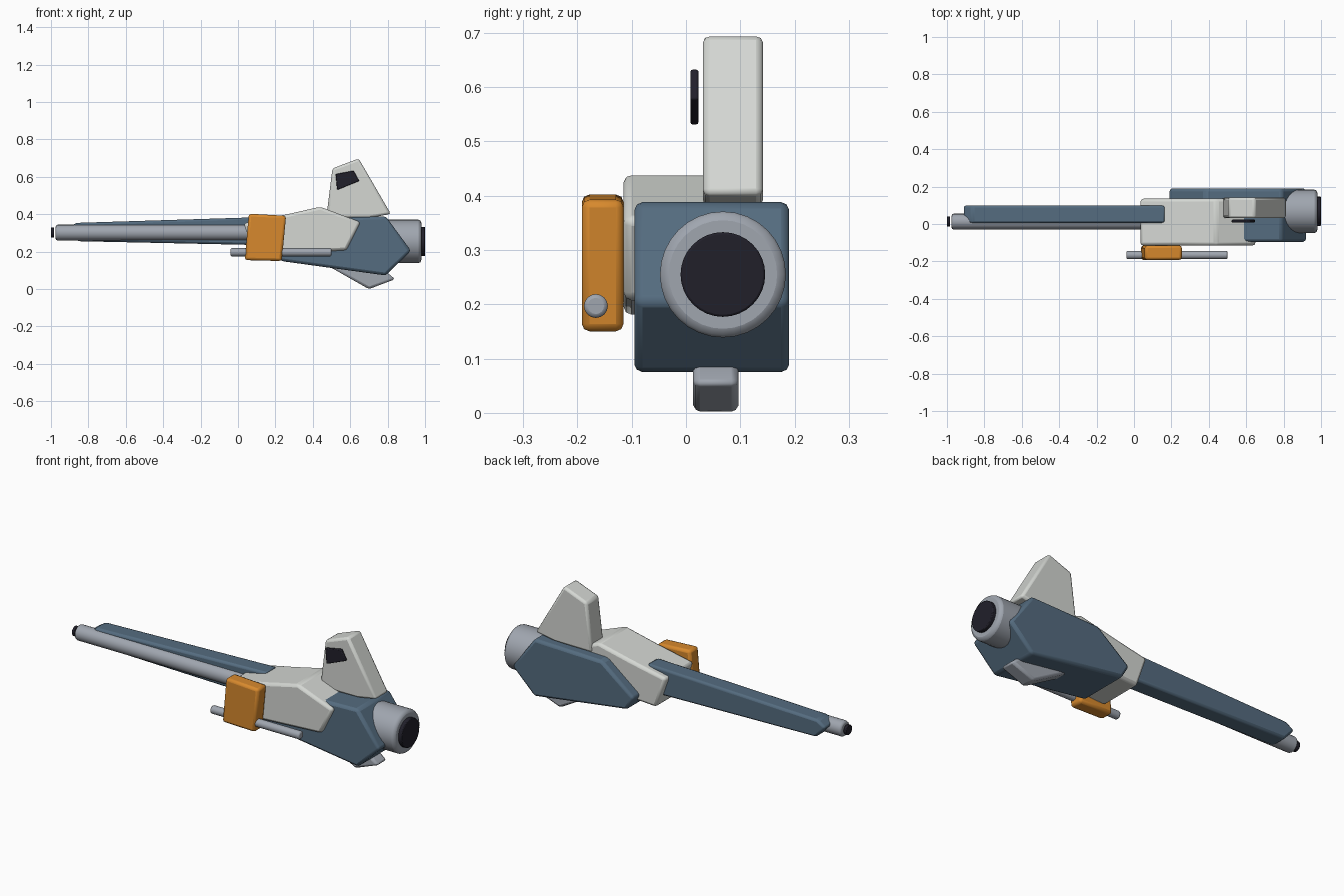
import bpy, bmesh, math
from mathutils import Matrix

if "Cube" in bpy.data.objects:
    bpy.data.objects.remove(bpy.data.objects["Cube"])


def material(name, rgb):
    m = bpy.data.materials.new(name)
    m.diffuse_color = (*rgb, 1.0)
    m.use_nodes = True
    m.node_tree.nodes["Principled BSDF"].inputs["Base Color"].default_value = m.diffuse_color
    return m


BLUE = material("slate blue", (0.09, 0.15, 0.215))
WHITE = material("off white", (0.66, 0.68, 0.65))
ORANGE = material("orange", (0.68, 0.25, 0.026))
GREY = material("metal grey", (0.35, 0.38, 0.43))
DARK = material("near black", (0.015, 0.014, 0.023))


def finish(bm, name, mat, bevel):
    bmesh.ops.recalc_face_normals(bm, faces=bm.faces)
    mesh = bpy.data.meshes.new(name)
    bm.to_mesh(mesh)
    bm.free()
    mesh.materials.append(mat)
    ob = bpy.data.objects.new(name, mesh)
    bpy.context.collection.objects.link(ob)
    if bevel:
        mod = ob.modifiers.new("rounded edges", 'BEVEL')
        mod.width = bevel
        mod.segments = 2
        mod.limit_method = 'ANGLE'
        mod.angle_limit = math.radians(28)
    bpy.ops.object.select_all(action='DESELECT')
    ob.select_set(True)
    bpy.context.view_layer.objects.active = ob
    bpy.ops.object.shade_smooth_by_angle(angle=math.radians(30))
    return ob


def slab(name, mat, profile, y0, y1, bevel=0.013):
    """Extrude an x-z outline from y0 to y1."""
    bm = bmesh.new()
    face = bm.faces.new([bm.verts.new((x, y0, z)) for x, z in profile])
    new = bmesh.ops.extrude_face_region(bm, geom=[face])["geom"]
    verts = [g for g in new if isinstance(g, bmesh.types.BMVert)]
    bmesh.ops.translate(bm, verts=verts, vec=(0, y1 - y0, 0))
    return finish(bm, name, mat, bevel)


def tube(name, mat, x0, x1, y, z, r, bevel=0.01, sides=20):
    """Cylinder lying along x."""
    bm = bmesh.new()
    place = Matrix.Translation(((x0 + x1) / 2, y, z)) @ Matrix.Rotation(math.pi / 2, 4, 'Y')
    bmesh.ops.create_cone(bm, cap_ends=True, segments=sides, radius1=r, radius2=r,
                          depth=x1 - x0, matrix=place)
    return finish(bm, name, mat, bevel)


# Main bodies
slab("rear_hull", BLUE, [(0.38, 0.378), (0.79, 0.389), (0.925, 0.205), (0.79, 0.073),
                         (0.23, 0.15), (0.185, 0.225)], -0.095, 0.19, 0.015)
slab("mid_body", WHITE, [(0.03, 0.352), (0.25, 0.397), (0.44, 0.44), (0.655, 0.358),
                         (0.58, 0.208), (0.09, 0.18)], -0.115, 0.135, 0.015)

# Upper fin with its dark panel, and the lower keel fin
slab("upper_fin", WHITE, [(0.505, 0.645), (0.645, 0.698), (0.817, 0.402),
                          (0.70, 0.38), (0.472, 0.38)], 0.031, 0.142)
slab("fin_panel", DARK, [(0.522, 0.615), (0.618, 0.633), (0.648, 0.578), (0.53, 0.53)],
     0.008, 0.023, 0.004)
slab("keel_fin", GREY, [(0.48, 0.125), (0.70, 0.0), (0.84, 0.053), (0.79, 0.095),
                        (0.70, 0.12)], 0.013, 0.097)

# Barrel, muzzle and shroud
tube("barrel", GREY, -0.975, 0.10, 0.013, 0.302, 0.042)
tube("muzzle", DARK, -1.0, -0.983, 0.013, 0.302, 0.027, 0.003)
slab("barrel_shroud", BLUE, [(-0.915, 0.322), (-0.865, 0.354), (0.168, 0.386),
                             (0.085, 0.236), (-0.855, 0.256)], 0.005, 0.10, 0.012)

# Rear nozzle
tube("nozzle", GREY, 0.72, 0.98, 0.068, 0.255, 0.116, 0.016, 32)
tube("nozzle_core", DARK, 0.95, 1.0, 0.068, 0.255, 0.078, 0.004, 32)

# Side block and the rod through it
slab("side_block", ORANGE, [(0.058, 0.403), (0.257, 0.392), (0.234, 0.15), (0.036, 0.155)],
     -0.192, -0.115, 0.014)
tube("side_rod", GREY, -0.04, 0.50, -0.166, 0.197, 0.022, 0.007, 16)
